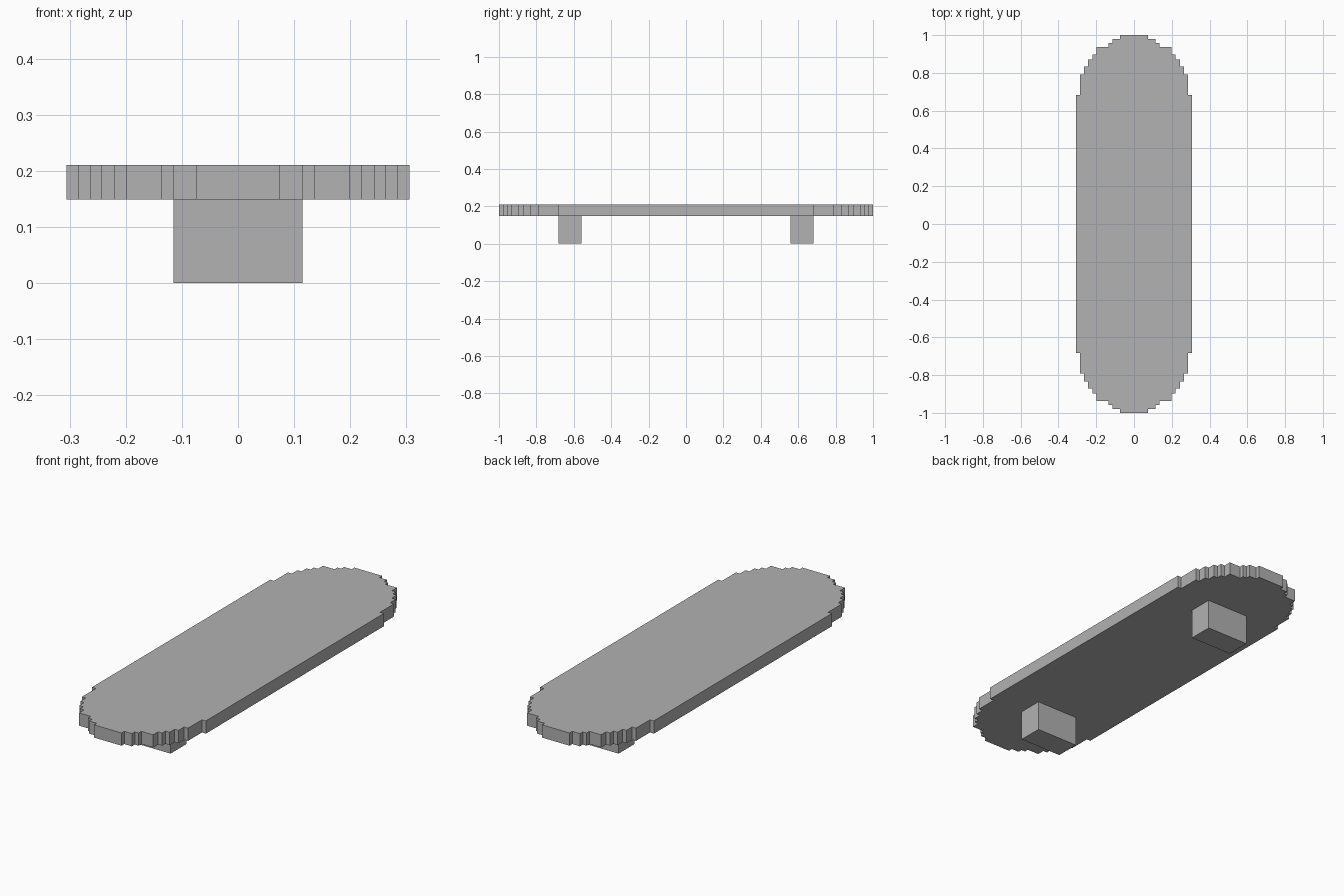
import bpy
import bmesh

cube = bpy.data.objects.get("Cube")
if cube:
    bpy.data.objects.remove(cube, do_unlink=True)

# Single flat colour
grey = bpy.data.materials.new("plain grey")
grey.use_nodes = True
grey.diffuse_color = (0.445, 0.445, 0.445, 1)
grey.node_tree.nodes["Principled BSDF"].inputs["Base Color"].default_value = grey.diffuse_color

TOP, UNDERSIDE = 0.211, 0.149


def extrude_outline(name, outline, bottom, top):
    """Flat-sided solid from a closed outline of (x, y) points."""
    bm = bmesh.new()
    face = bm.faces.new([bm.verts.new((x, y, bottom)) for x, y in outline])
    result = bmesh.ops.extrude_face_region(bm, geom=[face])
    verts = [g for g in result["geom"] if isinstance(g, bmesh.types.BMVert)]
    bmesh.ops.translate(bm, verts=verts, vec=(0, 0, top - bottom))
    bmesh.ops.recalc_face_normals(bm, faces=bm.faces)
    mesh = bpy.data.meshes.new(name)
    bm.to_mesh(mesh)
    bm.free()
    mesh.materials.append(grey)
    obj = bpy.data.objects.new(name, mesh)
    bpy.context.collection.objects.link(obj)
    return obj


# Stepped rounded ends: half-width and the length it reaches
steps = [(0.306, 0.684), (0.285, 0.791), (0.264, 0.834), (0.243, 0.872),
         (0.221, 0.898), (0.199, 0.936), (0.136, 0.957), (0.115, 0.979),
         (0.074, 1.0)]

# One quarter of the staircase, then mirrored to all four corners
quarter = []
for i, (x, y) in enumerate(steps):
    if i:
        quarter.append((x, steps[i - 1][1]))
    quarter.append((x, y))
back = quarter + [(-x, y) for x, y in reversed(quarter)]
outline = back + [(-x, -y) for x, y in back]
extrude_outline("board", outline, UNDERSIDE, TOP)

# Two block feet under the ends
for name, side in (("front_foot", -1), ("back_foot", 1)):
    inner, outer, half = side * 0.56, side * 0.682, 0.115
    extrude_outline(name, [(-half, inner), (half, inner), (half, outer), (-half, outer)],
                    0, UNDERSIDE)
